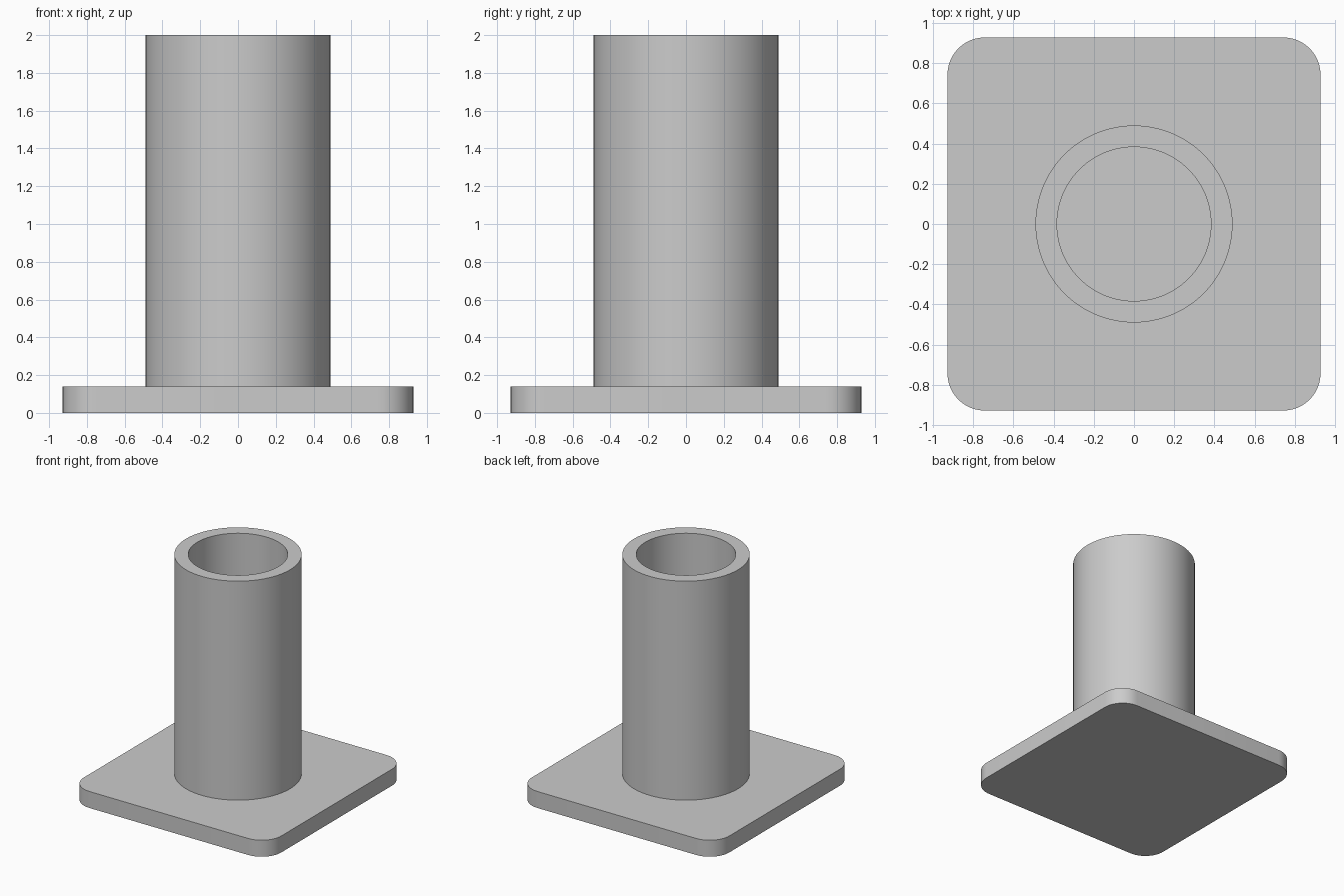
import bpy, bmesh, math

if "Cube" in bpy.data.objects:
    bpy.data.objects.remove(bpy.data.objects["Cube"])

PLATE_HALF, PLATE_TOP, CORNER = 0.928, 0.14, 0.185
OUTER, INNER, HEIGHT = 0.49, 0.383, 2.0

grey = bpy.data.materials.new("plain grey")
grey.diffuse_color = (0.6, 0.6, 0.6, 1)
grey.use_nodes = True
grey.node_tree.nodes["Principled BSDF"].inputs["Base Color"].default_value = grey.diffuse_color


def finish(name, bm):
    bmesh.ops.recalc_face_normals(bm, faces=bm.faces)
    mesh = bpy.data.meshes.new(name)
    bm.to_mesh(mesh)
    bm.free()
    mesh.materials.append(grey)
    obj = bpy.data.objects.new(name, mesh)
    bpy.context.collection.objects.link(obj)
    bpy.ops.object.select_all(action='DESELECT')
    bpy.context.view_layer.objects.active = obj
    obj.select_set(True)
    bpy.ops.object.shade_smooth_by_angle(angle=math.radians(30))
    return obj


# Base plate: square with rounded corners, extruded upwards
bm = bmesh.new()
outline = []
steps = 12
c = PLATE_HALF - CORNER
for i, (sx, sy) in enumerate([(1, 1), (-1, 1), (-1, -1), (1, -1)]):
    for k in range(steps + 1):
        a = math.pi / 2 * (i + k / steps)
        outline.append(bm.verts.new((sx * c + CORNER * math.cos(a),
                                     sy * c + CORNER * math.sin(a), 0)))
base = bm.faces.new(outline)
new = bmesh.ops.extrude_face_region(bm, geom=[base], use_keep_orig=True)["geom"]
bmesh.ops.translate(bm, vec=(0, 0, PLATE_TOP),
                    verts=[v for v in new if isinstance(v, bmesh.types.BMVert)])
finish("base_plate", bm)

# Tube: wall profile spun around z, standing on the plate (its top is the bore floor)
bm = bmesh.new()
profile = [(OUTER, PLATE_TOP), (OUTER, HEIGHT), (INNER, HEIGHT), (INNER, PLATE_TOP)]
verts = [bm.verts.new((r, 0, z)) for r, z in profile]
edges = [bm.edges.new(verts[i:i + 2]) for i in range(3)]
bmesh.ops.spin(bm, geom=verts + edges, axis=(0, 0, 1), cent=(0, 0, 0),
               angle=2 * math.pi, steps=96)
bmesh.ops.remove_doubles(bm, verts=bm.verts, dist=1e-4)
tube = finish("tube", bm)

# Make sure the open-bottomed tube faces outwards
if any(p.normal.z < -0.9 for p in tube.data.polygons):
    tube.data.flip_normals()
